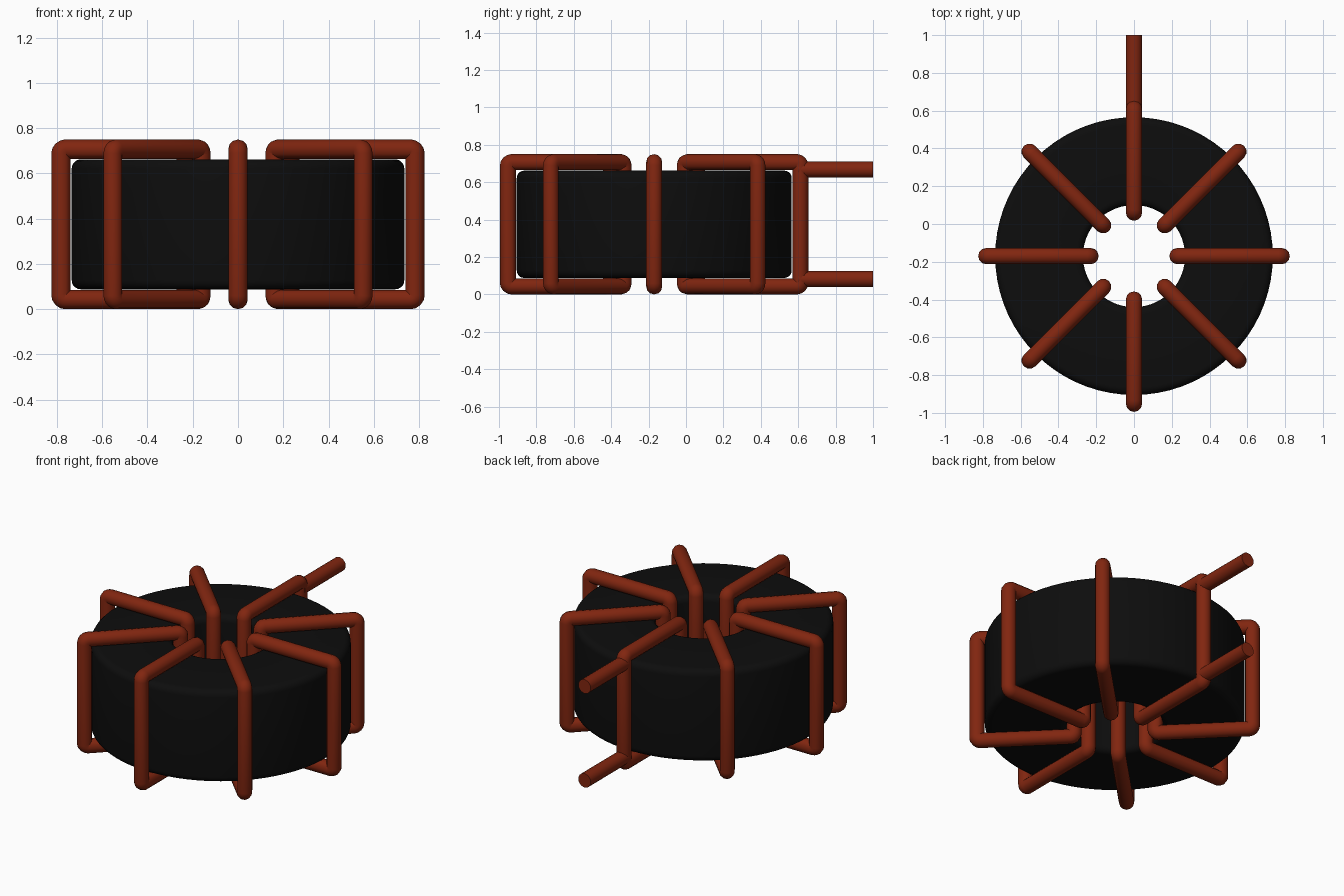
import bpy, bmesh, math
from mathutils import Vector, Matrix

cube = bpy.data.objects.get("Cube")
if cube:
    bpy.data.objects.remove(cube, do_unlink=True)

CENTRE_Y = -0.17
MID_Z = 0.375
WIRE_R = 0.043


def material(name, rgb, roughness):
    m = bpy.data.materials.new(name)
    m.use_nodes = True
    m.diffuse_color = (*rgb, 1)
    bsdf = m.node_tree.nodes["Principled BSDF"]
    bsdf.inputs["Base Color"].default_value = (*rgb, 1)
    bsdf.inputs["Roughness"].default_value = roughness
    return m


black = material("ferrite black", (0.004, 0.004, 0.004), 0.6)
copper = material("copper red", (0.22, 0.019, 0.005), 0.5)


def rounded_rect(x0, x1, z0, z1, r, steps):
    """Rounded rectangle outline in the XZ plane."""
    pts = []
    corners = [(x1 - r, z1 - r), (x0 + r, z1 - r), (x0 + r, z0 + r), (x1 - r, z0 + r)]
    for i, (cx, cz) in enumerate(corners):
        for k in range(steps + 1):
            a = math.pi / 2 * (i + k / steps)
            pts.append(Vector((cx + r * math.cos(a), 0, cz + r * math.sin(a))))
    return pts


def finish(obj, mat):
    obj.data.materials.append(mat)
    bpy.ops.object.select_all(action='DESELECT')
    obj.select_set(True)
    bpy.context.view_layer.objects.active = obj
    bpy.ops.object.shade_smooth_by_angle(angle=math.radians(40))


def mesh_object(name, bm, mat):
    bmesh.ops.recalc_face_normals(bm, faces=bm.faces)
    mesh = bpy.data.meshes.new(name)
    bm.to_mesh(mesh)
    bm.free()
    obj = bpy.data.objects.new(name, mesh)
    bpy.context.collection.objects.link(obj)
    finish(obj, mat)
    return obj


# Ring core: rounded rectangular section spun about the vertical axis
bm = bmesh.new()
verts = [bm.verts.new(p) for p in rounded_rect(0.27, 0.735, -0.287, 0.287, 0.04, 5)]
edges = [bm.edges.new((v, verts[i - 1])) for i, v in enumerate(verts)]
bmesh.ops.spin(bm, geom=verts + edges, cent=(0, 0, 0), axis=(0, 0, 1),
               angle=math.tau, steps=72)
bmesh.ops.remove_doubles(bm, verts=bm.verts, dist=0.0005)
core = mesh_object("ring_core", bm, black)
core.location = (0, CENTRE_Y, MID_Z)


# Wire turn: a round tube swept along a rounded rectangle
def wire_turn(name, angle):
    curve = bpy.data.curves.new(name, 'CURVE')
    curve.dimensions = '3D'
    curve.bevel_depth = WIRE_R
    curve.bevel_resolution = 4
    half = MID_Z - WIRE_R
    pts = rounded_rect(0.23, 0.782, -half, half, 0.02, 4)
    spline = curve.splines.new('POLY')
    spline.points.add(len(pts) - 1)
    for sp, p in zip(spline.points, pts):
        sp.co = (*p, 1)
    spline.use_cyclic_u = True
    obj = bpy.data.objects.new(name, curve)
    bpy.context.collection.objects.link(obj)
    obj.location = (0, CENTRE_Y, MID_Z)
    obj.rotation_euler.z = angle
    bpy.ops.object.select_all(action='DESELECT')
    obj.select_set(True)
    bpy.context.view_layer.objects.active = obj
    bpy.ops.object.convert(target='MESH')
    obj = bpy.context.view_layer.objects.active
    finish(obj, copper)


for i in range(8):
    wire_turn(f"wire_turn_{i + 1}", i * math.tau / 8)

# Two straight leads pointing to the back
for name, side in (("upper_lead", 1), ("lower_lead", -1)):
    start, end = 0.6, 1.0
    bm = bmesh.new()
    bmesh.ops.create_cone(bm, cap_ends=True, segments=20, radius1=WIRE_R,
                          radius2=WIRE_R, depth=end - start,
                          matrix=Matrix.Rotation(math.pi / 2, 4, 'X'))
    lead = mesh_object(name, bm, copper)
    lead.location = (0, (start + end) / 2, MID_Z + side * 0.293)
